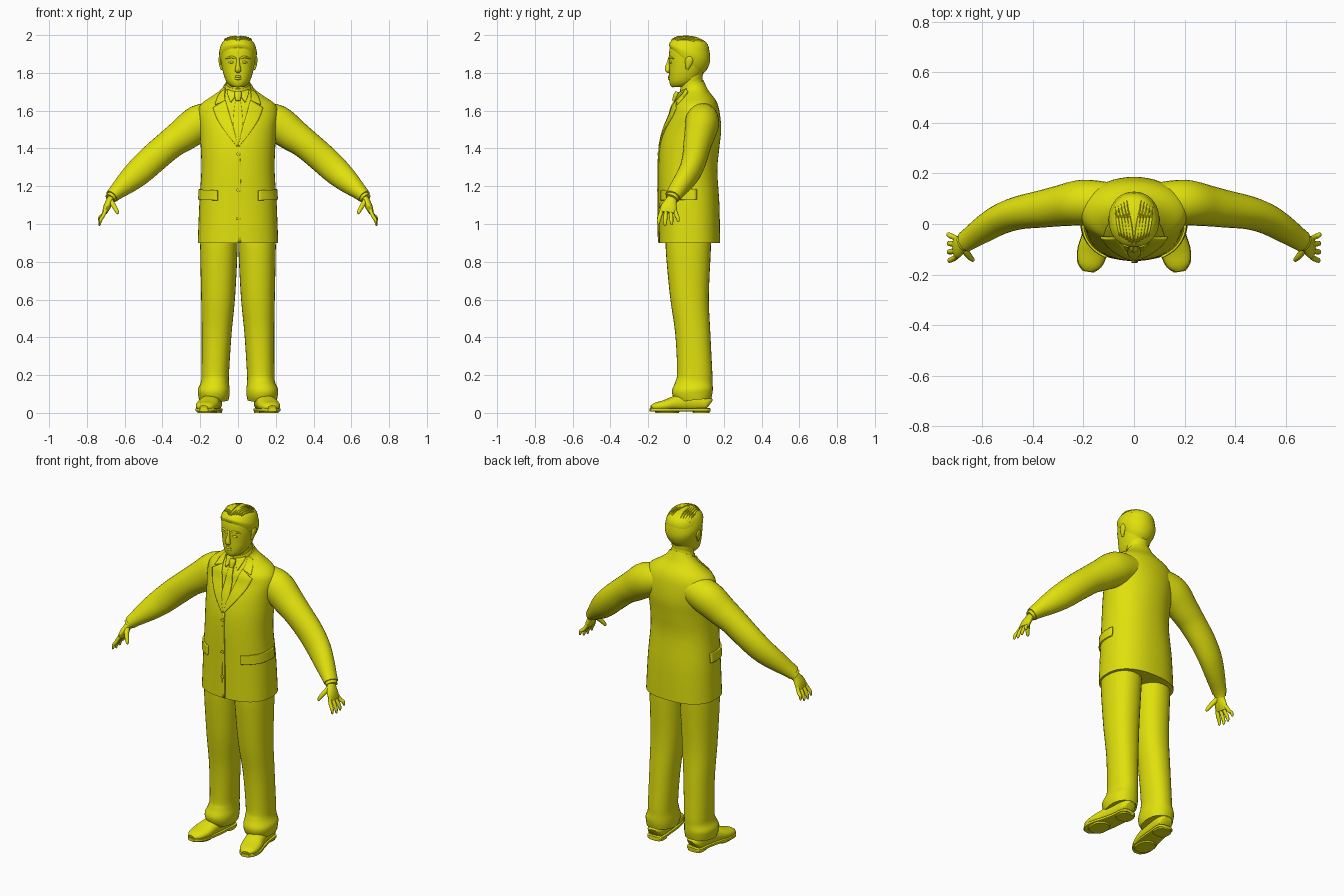
import bpy, bmesh, math
from mathutils import Vector
from mathutils.bvhtree import BVHTree

mat = bpy.data.materials.new("bright_yellow")
mat.diffuse_color = (0.75, 0.75, 0.004, 1)


def make(name, verts, faces, mirror=False):
    me = bpy.data.meshes.new(name)
    me.from_pydata([tuple(v) for v in verts], [], faces)
    bm = bmesh.new()
    bm.from_mesh(me)
    bmesh.ops.recalc_face_normals(bm, faces=bm.faces)
    bm.to_mesh(me)
    bm.free()
    me.materials.append(mat)
    ob = bpy.data.objects.new(name, me)
    bpy.context.collection.objects.link(ob)
    if mirror:
        ob.modifiers.new("mirror", "MIRROR").use_clip = False
    return ob


def spline(keys, steps):
    """Smooth rows of numbers passing through the key rows."""
    k = [keys[0]] + list(keys) + [keys[-1]]
    out = []
    for i in range(1, len(k) - 2):
        for s in range(steps):
            t = s / steps
            out.append([0.5 * (2*b + (c-a)*t + (2*a-5*b+4*c-d)*t*t + (3*b-a-3*c+d)*t**3)
                        for a, b, c, d in zip(k[i-1], k[i], k[i+1], k[i+2])])
    return out + [list(keys[-1])]


def skin(name, rings, mirror=False):
    """Close a stack of equal rings into a solid; returns object and search tree."""
    n = len(rings[0])
    verts = [p for r in rings for p in r]
    faces = [(i*n+j, i*n+(j+1) % n, (i+1)*n+(j+1) % n, (i+1)*n+j)
             for i in range(len(rings)-1) for j in range(n)]
    faces += [tuple(range(n)), tuple(range(len(verts)-n, len(verts)))]
    return make(name, verts, faces, mirror), BVHTree.FromPolygons(verts, faces)


def power(c, n):
    return math.copysign(abs(c) ** (2/n), c)


def stack(name, keys, sides=36, steps=5, mirror=False):
    """Loft of level rings: cx, cy, cz, half x, half y, tilt, squareness."""
    rings = []
    for cx, cy, cz, hx, hy, tilt, n in spline(keys, steps):
        ring = []
        for j in range(sides):
            a = 2*math.pi*j/sides
            y = hy*power(math.sin(a), n)
            ring.append(Vector((cx + hx*power(math.cos(a), n), cy + y, cz + tilt*y)))
        rings.append(ring)
    return skin(name, rings, mirror)


def tube(name, keys, ref=(0, 1, 0), sides=20, steps=4, mirror=True, n=2):
    """Loft along a path: x, y, z, radius along ref, radius across ref."""
    rows = spline(keys, steps)
    pts = [Vector(r[:3]) for r in rows]
    rings = []
    for i, r in enumerate(rows):
        t = (pts[min(i+1, len(pts)-1)] - pts[max(i-1, 0)]).normalized()
        u = Vector(ref)
        u = (u - t*u.dot(t)).normalized()
        v = t.cross(u)
        rings.append([pts[i] + u*r[3]*power(math.cos(2*math.pi*j/sides), n)
                      + v*r[4]*power(math.sin(2*math.pi*j/sides), n) for j in range(sides)])
    return skin(name, rings, mirror)


def panel(name, tree, left, right, wrap=False, mirror=True, thick=0.008, cols=8):
    """Thin cloth between two edge lines, laid on a surface.
    Points are (x, z) seen from the front, or (angle, z) when wrapped."""
    rows = list(zip(spline(left, 5), spline(right, 5)))
    verts = []
    for a, b in rows:
        for c in range(cols+1):
            p, z = [m + (k-m)*c/cols for m, k in zip(a, b)]
            d = Vector((math.sin(p), -math.cos(p), 0)) if wrap else Vector((0, -1, 0))
            o = (Vector((0, .02, z)) if wrap else Vector((p, 0, z))) + d
            hit = tree.ray_cast(o, -d)[0]
            if hit is None:
                hit = tree.find_nearest(Vector((p, -.03, z)))[0]
            verts.append(hit + d*thick*0.4)
    w = cols+1
    faces = [(i*w+j, i*w+j+1, (i+1)*w+j+1, (i+1)*w+j)
             for i in range(len(rows)-1) for j in range(cols)]
    ob = make(name, verts, faces, mirror)
    s = ob.modifiers.new("thickness", "SOLIDIFY")
    s.thickness, s.offset = thick, 0


# Jacket body, shoulders and sleeves
jacket, jt = stack("jacket", [
    (0, .018, .90, .213, .162, 0, 2.4), (0, .016, 1.10, .205, .161, 0, 2.3),
    (0, .010, 1.28, .194, .156, 0, 2.2), (0, .018, 1.40, .197, .158, 0, 2.1),
    (0, .034, 1.50, .203, .152, 0, 2.1), (0, .046, 1.585, .212, .132, .05, 2.1),
    (0, .043, 1.635, .195, .118, .12, 2), (0, .033, 1.677, .132, .089, .28, 2),
    (0, .031, 1.705, .092, .073, .42, 2), (0, .030, 1.728, .076, .062, .54, 2)], 48)
tube("sleeve", [
    (.10, .085, 1.565, .080, .080), (.20, .085, 1.535, .090, .098), (.29, .072, 1.472, .081, .088),
    (.36, .060, 1.422, .074, .079), (.45, .045, 1.345, .066, .077), (.52, .022, 1.280, .060, .073),
    (.58, -.012, 1.226, .054, .062), (.645, -.055, 1.168, .045, .042),
    (.668, -.070, 1.146, .042, .036)], sides=28)
tube("shirt_cuff", [(.655, -.06, 1.158, .036, .031), (.677, -.076, 1.134, .035, .029)])

# Jacket details: lapels, collar, closing edge, pocket flaps, buttons
panel("lapel", jt, [(0, 1.42), (.022, 1.50), (.045, 1.58), (.066, 1.655)],
      [(.006, 1.41), (.068, 1.49), (.110, 1.555), (.132, 1.615)])
panel("jacket_collar", jt, [(.068, 1.652), (.070, 1.68), (.066, 1.715)],
      [(.120, 1.632), (.108, 1.67), (.088, 1.70)])
panel("closing_edge", jt, [(0, .902), (0, 1.15), (0, 1.415)],
      [(.016, .902), (.016, 1.15), (.01, 1.415)], mirror=False, thick=.006)
panel("pocket_flap", jt, [(.62, 1.125), (.62, 1.15), (.62, 1.178)],
      [(1.75, 1.13), (1.75, 1.155), (1.75, 1.185)], wrap=True, thick=.0095, cols=14)
for z in (1.03, 1.18, 1.37):
    panel("button", jt, [(-.004, z-.008), (-.009, z), (-.004, z+.008)],
          [(.008, z-.008), (.013, z), (.008, z+.008)], mirror=False, thick=.0098)

# Shirt collar and tie
stack("shirt_collar", [(0, .030, 1.712, .074, .061, .5, 2), (0, .028, 1.745, .066, .059, .5, 2)])
panel("shirt_collar_wing", jt, [(.006, 1.697), (.018, 1.672), (.036, 1.645)],
      [(.058, 1.71), (.056, 1.69), (.042, 1.648)])
panel("tie", jt, [(-.012, 1.66), (-.024, 1.56), (-.022, 1.49), (0, 1.42)],
      [(.012, 1.66), (.024, 1.56), (.022, 1.49), (.001, 1.42)], mirror=False)
tube("tie_knot", [(0, -.046, 1.70, .018, .010), (0, -.054, 1.68, .019, .013),
                  (0, -.064, 1.652, .012, .010)], ref=(1, 0, 0), mirror=False)

# Trouser legs with a gathered hem
stack("trouser_leg", [
    (.100, .015, .98, .095, .115, 0, 2.2), (.101, .012, .88, .099, .120, 0, 2.2),
    (.105, .018, .62, .090, .103, 0, 2.2), (.113, .036, .42, .079, .093, 0, 2.2),
    (.120, .046, .22, .073, .093, 0, 2.2), (.122, .042, .165, .074, .098, 0, 2.2),
    (.128, .034, .125, .084, .108, .05, 2.2), (.128, .036, .095, .083, .104, .1, 2.2),
    (.128, .042, .068, .078, .092, .1, 2.2)], 32, mirror=True)

# Shoes: upper, sole, heel
tube("shoe", [
    (.128, .122, .045, .030, .030), (.130, .105, .052, .046, .042), (.137, .03, .056, .050, .048),
    (.150, -.05, .050, .055, .042), (.165, -.11, .039, .058, .030), (.176, -.16, .032, .046, .022),
    (.181, -.184, .027, .022, .012)], ref=(1, 0, 0), sides=24, n=2.3)
tube("sole", [
    (.128, .126, .016, .030, .009), (.130, .105, .016, .049, .009), (.137, .03, .016, .051, .009),
    (.150, -.05, .016, .057, .009), (.165, -.11, .016, .060, .009), (.176, -.16, .016, .049, .009),
    (.181, -.189, .016, .022, .009)], ref=(1, 0, 0), n=6)
stack("heel", [(.131, .08, 0, .046, .044, 0, 3), (.131, .08, .02, .048, .046, 0, 3)], 20, 2, True)
stack("sole_pad", [(.163, -.10, 0, .050, .062, 0, 2.2), (.163, -.10, .015, .054, .07, 0, 2.2)],
      24, 2, True)

# Hands: palm, four fingers, thumb
tube("palm", [(.662, -.066, 1.15, .026, .019), (.678, -.078, 1.125, .030, .019),
              (.694, -.090, 1.09, .043, .019), (.706, -.095, 1.06, .042, .013)])
for i in range(4):
    y, dx, dz = -.128 + .023*i, (0, .003, .003, .004)[i], (.008, 0, .004, .02)[i]
    spread = (i-1.5)*.006
    tube("finger", [(.699, y, 1.075, .010, .010), (.713+dx, y+spread, 1.045, .011, .010),
                    (.727+dx, y+spread*1.7, 1.015+dz, .010, .009),
                    (.730+dx, y+spread*2, .996+dz, .007, .006),
                    (.731+dx, y+spread*2, .990+dz, .002, .002)], sides=10)
tube("thumb", [(.675, -.088, 1.125, .015, .014), (.660, -.116, 1.10, .014, .013),
               (.645, -.134, 1.075, .011, .011), (.637, -.142, 1.058, .008, .008),
               (.635, -.144, 1.052, .002, .002)], sides=10)

# Neck and head
stack("neck", [(0, .028, 1.68, .066, .058, 0, 2), (0, .028, 1.75, .062, .058, 0, 2),
               (0, .03, 1.82, .066, .062, 0, 2)])
head, ht = stack("head", [
    (0, -.040, 1.724, .018, .030, 0, 2), (0, -.030, 1.731, .040, .051, 0, 2),
    (0, -.016, 1.752, .060, .072, 0, 2.1), (0, -.004, 1.785, .074, .085, 0, 2.2),
    (0, .008, 1.83, .085, .097, 0, 2.2), (0, .015, 1.88, .092, .105, 0, 2.2),
    (0, .018, 1.93, .093, .104, 0, 2.1), (0, .018, 1.965, .078, .085, 0, 2),
    (0, .012, 1.985, .045, .05, 0, 2), (0, .01, 1.99, .01, .01, 0, 2)])

# Face: nose, brows, eyes, lips, chin, ears
tube("nose", [(0, -.080, 1.885, .009, .012), (0, -.089, 1.855, .009, .012),
              (0, -.097, 1.825, .014, .015), (0, -.096, 1.812, .017, .012),
              (0, -.086, 1.804, .010, .006)], ref=(1, 0, 0), sides=14, mirror=False)
tube("brow", [(.012, -.086, 1.877, .005, .005), (.035, -.085, 1.884, .006, .006),
              (.062, -.062, 1.876, .004, .005)], ref=(0, 0, 1), sides=10)
tube("eye", [(.019, -.084, 1.855, .002, .002), (.035, -.083, 1.857, .007, .006),
             (.052, -.071, 1.855, .002, .002)], ref=(0, 0, 1), sides=10)
for z, r in ((1.781, .006), (1.770, .007)):
    tube("lip", [(-.026, -.076, z-.001, .002, .003), (0, -.090, z, r, .006),
                 (.026, -.076, z-.001, .002, .003)], ref=(0, 0, 1), sides=10, mirror=False)
tube("chin", [(0, -.066, 1.755, .012, .012), (0, -.071, 1.742, .024, .013),
              (0, -.062, 1.727, .010, .010)], ref=(1, 0, 0), sides=14, mirror=False)
tube("ear", [(.084, .006, 1.818, .007, .006), (.090, .010, 1.835, .013, .008),
             (.094, .016, 1.862, .021, .009), (.094, .018, 1.880, .016, .008),
             (.090, .016, 1.888, .006, .004)], sides=14)

# Hair cap with combed strands
hair, hr = stack("hair", [
    (0, .004, 1.862, .091, .088, -.75, 2.1), (0, .012, 1.885, .098, .102, -.6, 2.1),
    (0, .020, 1.915, .099, .108, -.39, 2.1), (0, .020, 1.958, .084, .095, -.16, 2),
    (0, .010, 1.984, .053, .060, -.06, 2), (0, .006, 1.992, .010, .010, 0, 2)])
for i in range(5):
    path = []
    for s in range(7):
        f = s/6
        x, y = .006 + i*.012 + .022*f, -.075 + i*.007 + (.165 - i*.012)*f
        p = hr.ray_cast(Vector((x, y, 3)), Vector((0, 0, -1)))[0]
        if p:
            r = .002 + .006*math.sin(math.pi*min(1, f+.15))
            path.append((p.x, p.y, p.z, r, .006))
    tube("hair_strand", path, ref=(1, 0, 0), sides=8, steps=3)

# Smooth shading with crisp edges
for ob in bpy.context.collection.objects:
    ob.select_set(True)
    bpy.context.view_layer.objects.active = ob
bpy.ops.object.shade_smooth_by_angle(angle=math.radians(40))
